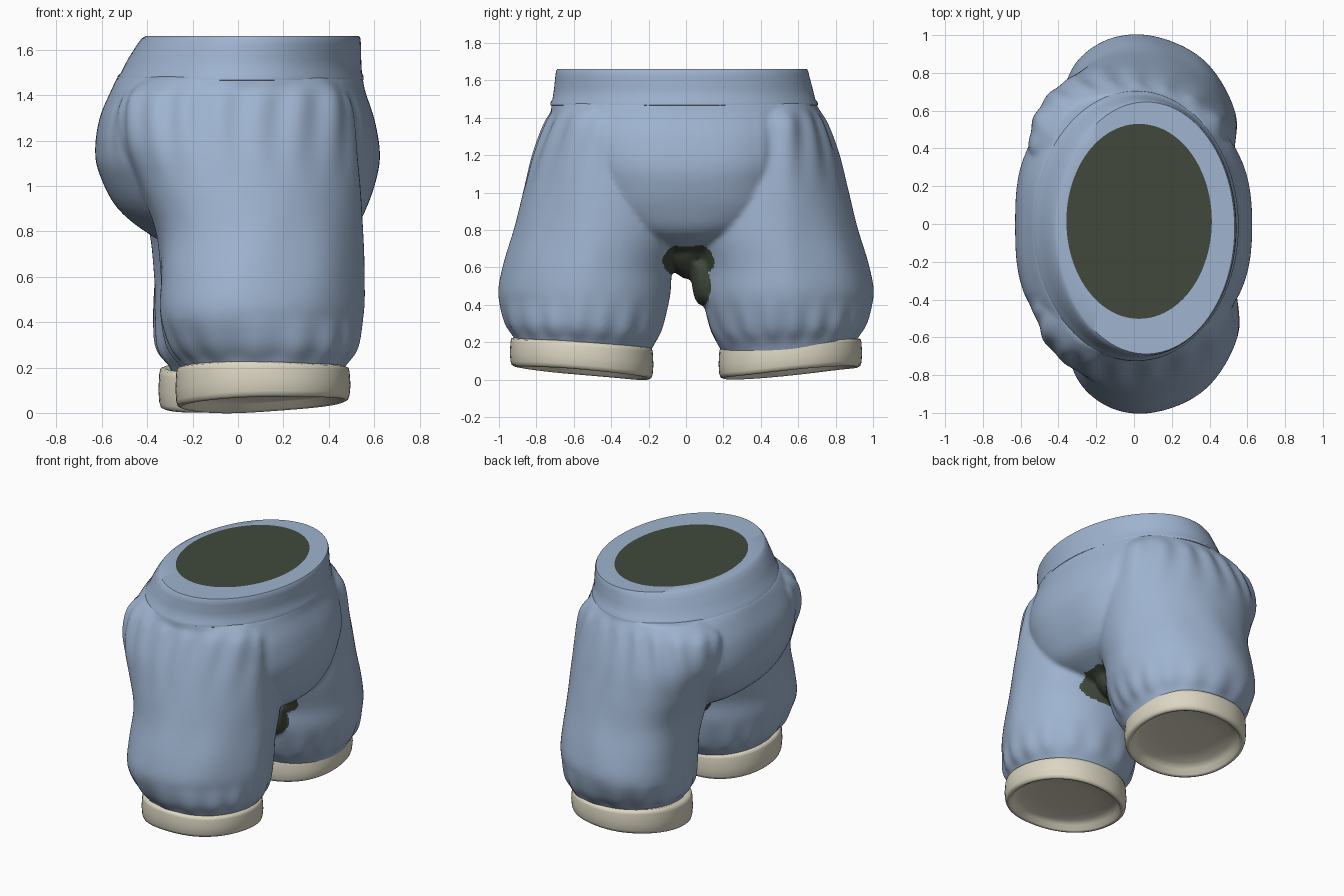
import bpy, bmesh, math
from mathutils import Vector

if "Cube" in bpy.data.objects:
    bpy.data.objects.remove(bpy.data.objects["Cube"])


def material(name, rgb):
    m = bpy.data.materials.new(name)
    m.diffuse_color = (*rgb, 1)
    m.use_nodes = True
    m.node_tree.nodes["Principled BSDF"].inputs["Base Color"].default_value = m.diffuse_color
    return m


BLUE = material("soft_blue", (0.345, 0.455, 0.63))
CREAM = material("cream", (0.71, 0.67, 0.54))
DARK = material("dark_olive", (0.052, 0.066, 0.044))


def spline(rows, steps):
    """Catmull-Rom interpolation through rows of ring parameters."""
    out = []
    for i in range(len(rows) - 1):
        a, b, c, d = (rows[max(0, min(len(rows) - 1, i + k))] for k in (-1, 0, 1, 2))
        for s in range(steps):
            t = s / steps
            out.append([0.5 * (2 * q + (r - p) * t + (2 * p - 5 * q + 4 * r - w) * t * t
                               + (3 * q - p - 3 * r + w) * t ** 3)
                        for p, q, r, w in zip(a, b, c, d)])
    return out + [rows[-1]]


def loft(name, rings, power=2.0, n=72, mats=(BLUE,), warp=None):
    """Closed loft through rings of (z, x0, x1, y0, y1, optional +x and -x squareness)."""
    bm = bmesh.new()
    loops = []
    for z, x0, x1, y0, y1, *square in rings:
        front, back = square or (power, power)
        loop = []
        for k in range(n):
            a = 2 * math.pi * k / n
            c, s = math.cos(a), math.sin(a)
            e = 2 / (front if c > 0 else back)
            u = math.copysign(abs(c) ** e, c)
            v = math.copysign(abs(s) ** e, s)
            p = Vector(((x0 + x1) / 2 + u * (x1 - x0) / 2, (y0 + y1) / 2 + v * (y1 - y0) / 2, z))
            loop.append(bm.verts.new(warp(p) if warp else p))
        loops.append(loop)
    for a, b in zip(loops, loops[1:]):
        for k in range(n):
            bm.faces.new((a[k], a[(k + 1) % n], b[(k + 1) % n], b[k]))
    bm.faces.new(loops[0][::-1])
    bm.faces.new(loops[-1])
    bmesh.ops.recalc_face_normals(bm, faces=bm.faces)
    me = bpy.data.meshes.new(name)
    bm.to_mesh(me)
    bm.free()
    for m in mats:
        me.materials.append(m)
    ob = bpy.data.objects.new(name, me)
    bpy.context.collection.objects.link(ob)
    return ob


def smooth(ob, angle=40):
    bpy.ops.object.select_all(action='DESELECT')
    ob.select_set(True)
    bpy.context.view_layer.objects.active = ob
    bpy.ops.object.shade_smooth_by_angle(angle=math.radians(angle))


# Pelvis with full front and seat
pelvis = loft("shorts_body", spline([
    (0.69, -0.20, 0.32, -0.18, 0.18, 2.0, 2.0),
    (0.78, -0.38, 0.49, -0.41, 0.41, 2.4, 2.3),
    (0.90, -0.53, 0.565, -0.54, 0.54, 2.6, 2.6),
    (1.05, -0.61, 0.615, -0.61, 0.60, 2.5, 2.8),
    (1.16, -0.63, 0.625, -0.65, 0.64, 2.5, 2.8),
    (1.30, -0.61, 0.60, -0.70, 0.68, 2.4, 2.6),
    (1.42, -0.56, 0.56, -0.72, 0.70, 2.2, 2.3),
    (1.485, -0.53, 0.55, -0.72, 0.70, 2.0, 2.0)], 4))

# Low crotch piece hanging between the thighs, with a lobe on one side
gusset = loft("gusset", spline([
    (0.54, -0.02, 0.16, -0.01, 0.05),
    (0.60, -0.16, 0.25, -0.09, 0.11),
    (0.68, -0.20, 0.31, -0.13, 0.15),
    (0.78, -0.20, 0.31, -0.13, 0.15)], 3))
lobe = loft("gusset_lobe", spline([
    (0.40, 0.10, 0.21, 0.07, 0.13),
    (0.44, 0.06, 0.27, 0.045, 0.15),
    (0.52, 0.03, 0.30, 0.03, 0.15),
    (0.62, 0.03, 0.30, 0.02, 0.15)], 3))

# Puffed legs: z, back, front, inner, outer
LEG = [(0.13, -0.22, 0.44, 0.22, 0.89),
       (0.20, -0.25, 0.47, 0.18, 0.92),
       (0.29, -0.31, 0.53, 0.13, 0.97),
       (0.45, -0.34, 0.555, 0.085, 1.003),
       (0.60, -0.34, 0.555, 0.07, 0.978),
       (0.80, -0.36, 0.55, 0.00, 0.920),
       (1.00, -0.44, 0.54, 0.00, 0.872),
       (1.20, -0.52, 0.52, 0.05, 0.82),
       (1.38, -0.51, 0.49, 0.12, 0.75),
       (1.48, -0.39, 0.40, 0.20, 0.69)]
legs = []
for side in (-1, 1):
    dx = -0.05 if side > 0 else 0.0

    def tilt(p, side=side):
        out = p.y * side - 0.555
        p.x -= 0.16 * max(0, out) * max(0, min(1, (p.z - 0.2) / 0.2))
        p.z += 0.08 * out * max(0, min(1, (0.5 - p.z) / 0.3))
        return p

    rows = [(z, a + dx * (1 if z < 0.4 else 0.6), b + dx * (0.7 if z < 0.4 else 0.3),
             *sorted((i * side, o * side))) for z, a, b, i, o in LEG]
    legs.append(loft("leg", spline(rows, 4), power=2.08, warp=tilt))

# Fuse the body and legs into one cloth surface
bpy.ops.object.select_all(action='DESELECT')
for ob in [pelvis, gusset, lobe] + legs:
    ob.select_set(True)
bpy.context.view_layer.objects.active = pelvis
bpy.ops.object.join()
mod = pelvis.modifiers.new("fuse", 'REMESH')
mod.mode = 'VOXEL'
mod.voxel_size = 0.013
mod = pelvis.modifiers.new("soften", 'SMOOTH')
mod.factor = 0.5
mod.iterations = 8
bpy.ops.object.modifier_apply(modifier="fuse")
bpy.ops.object.modifier_apply(modifier="soften")
me = pelvis.data
me.materials.clear()
me.materials.append(BLUE)
me.materials.append(DARK)


def bump(z, lo, peak, hi):
    if z <= lo or z >= hi:
        return 0
    t = (z - lo) / (peak - lo) if z < peak else (hi - z) / (hi - peak)
    return t * t * (3 - 2 * t)


# Gathered folds below the waist and above the cuffs, broad drapes on the legs
normals = [v.normal.copy() for v in me.vertices]
for v, nrm in zip(me.vertices, normals):
    x, y, z = v.co
    side = max(0, min(1, (abs(y) - 0.36) / 0.12))
    a = math.atan2(y, x)
    top = bump(z, 0.95, 1.36, 1.47) * side
    b = math.atan2(abs(y) - 0.55, x - 0.08)
    low = bump(z, 0.18, 0.27, 0.48)
    d = top * 0.007 * math.sin(30 * a + 1.5 * math.sin(5 * z + 3 * a))
    d += low * 0.005 * math.sin(17 * b + 2 * math.sin(2 * b))
    d += bump(z, 0.3, 0.65, 1.0) * 0.004 * math.sin(7 * b + 4 * z) * side
    v.co += nrm * d

# Dark crotch, running down one inner thigh
for f in me.polygons:
    x, y, z = f.center
    crotch = ((y - 0.015) / 0.14) ** 2 + ((z - 0.635) / 0.095) ** 2 < 1
    thigh = ((y - 0.065) / 0.068) ** 2 + ((z - 0.50) / 0.12) ** 2 < 1
    f.material_index = int((crotch or thigh) and -0.25 < x < 0.37)
smooth(pelvis, 60)

# Waistband with a soft lower seam, flat rim and dark opening
band = loft("waistband", [
    (1.455, -0.510, 0.530, -0.700, 0.680),
    (1.468, -0.535, 0.554, -0.726, 0.706),
    (1.484, -0.530, 0.554, -0.724, 0.704),
    (1.498, -0.517, 0.546, -0.714, 0.692),
    (1.560, -0.485, 0.543, -0.705, 0.676),
    (1.620, -0.447, 0.542, -0.699, 0.660),
    (1.650, -0.425, 0.540, -0.695, 0.653),
    (1.662, -0.405, 0.533, -0.688, 0.646),
    (1.662, -0.358, 0.412, -0.502, 0.530)], n=96, mats=(BLUE, DARK))
band.data.polygons[-1].material_index = 1
smooth(band)

# Cream cuffs with rounded edges and a recessed underside
# height, inset from outer wall
CUFF = [(0.190, 0.060), (0.200, 0.022), (0.193, 0.004), (0.175, 0.0), (0.110, -0.004),
        (0.062, 0.0), (0.044, 0.006), (0.037, 0.020), (0.044, 0.036), (0.072, 0.050),
        (0.090, 0.090), (0.100, 0.200)]
for side, name in ((-1, "left_cuff"), (1, "right_cuff")):
    cx = 0.11 if side < 0 else 0.035

    def slope(p, side=side, cx=cx):
        low = max(0, min(1, (0.19 - p.z) / 0.14))
        p.z += (0.07 + 0.02 * low) * (p.y * side - 0.555) + 0.04 * low * (p.x - cx)
        p.z += 0.003 * math.sin(9 * p.x + 5 * p.y)
        return p

    rows = [(z, cx - 0.382 + i, cx + 0.382 - i, side * 0.558 - 0.38 + i, side * 0.558 + 0.38 - i)
            for z, i in CUFF]
    smooth(loft(name, rows, power=2.15, mats=(CREAM,), warp=slope), 60)
